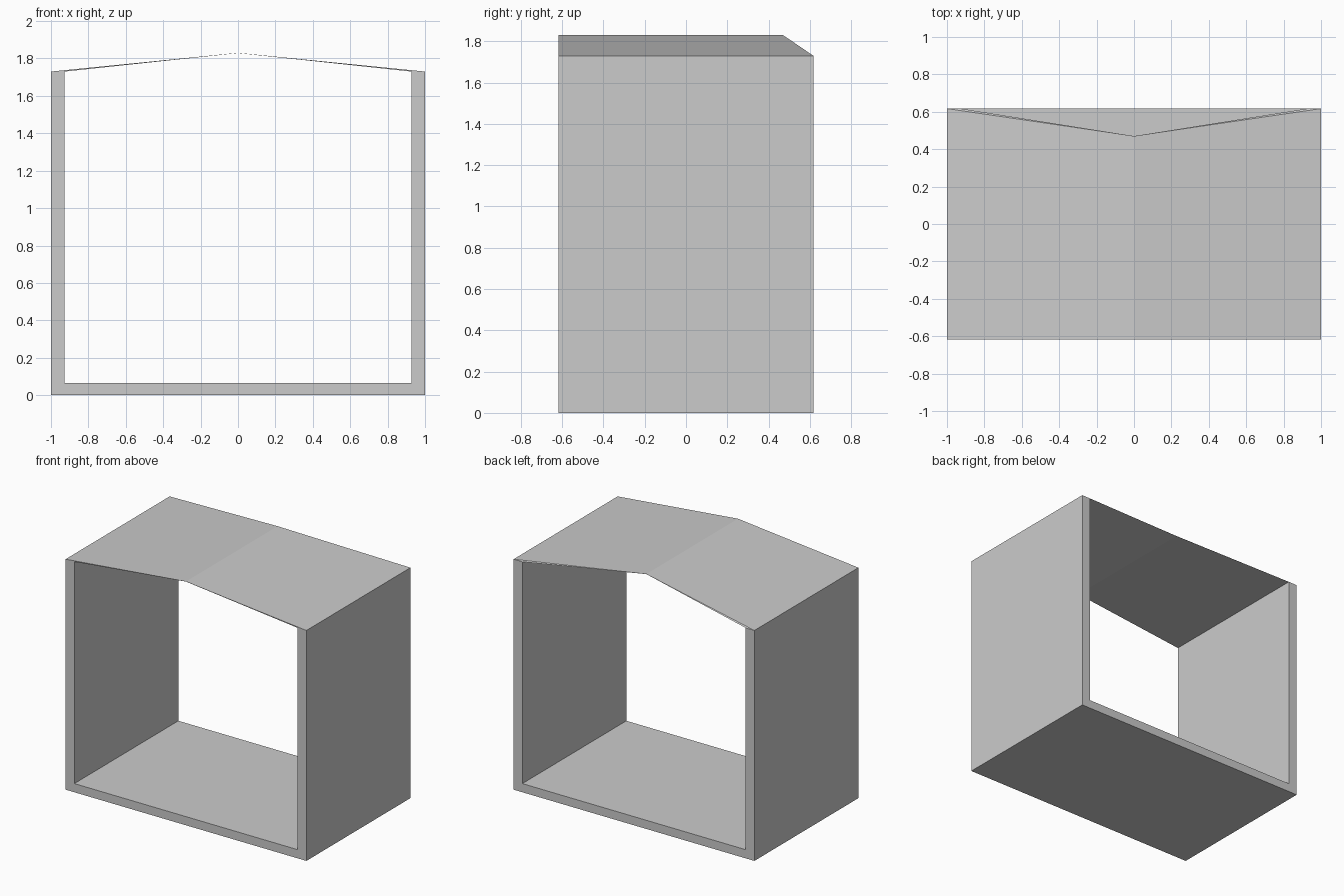
import bpy, bmesh

if "Cube" in bpy.data.objects:
    bpy.data.objects.remove(bpy.data.objects["Cube"])

HALF_DEPTH = 0.617
RIDGE_BACK = 0.47  # the roof ridge stops short of the back edge

# Front outlines of the open shell, both ending on the gable
outer = [(-1, 0), (1, 0), (1, 1.73), (0, 1.83), (-1, 1.73)]
inner = [(-0.927, 0.065), (0.927, 0.065), (0.927, 1.73), (0, 1.829), (-0.927, 1.73)]

bm = bmesh.new()


def ring(profile, back):
    verts = []
    for x, z in profile:
        y = -HALF_DEPTH
        if back:
            y = RIDGE_BACK if x == 0 else HALF_DEPTH
        verts.append(bm.verts.new((x, y, z)))
    return verts


# Skin the four rings: outside, back rim, inside, front rim
rings = [ring(outer, False), ring(outer, True), ring(inner, True), ring(inner, False)]
for a, b in zip(rings, rings[1:] + rings[:1]):
    for i in range(5):
        j = (i + 1) % 5
        bm.faces.new((a[i], a[j], b[j], b[i]))

bmesh.ops.recalc_face_normals(bm, faces=bm.faces)
mesh = bpy.data.meshes.new("gabled_shell")
bm.to_mesh(mesh)
bm.free()
shell = bpy.data.objects.new("gabled_shell", mesh)
bpy.context.collection.objects.link(shell)
